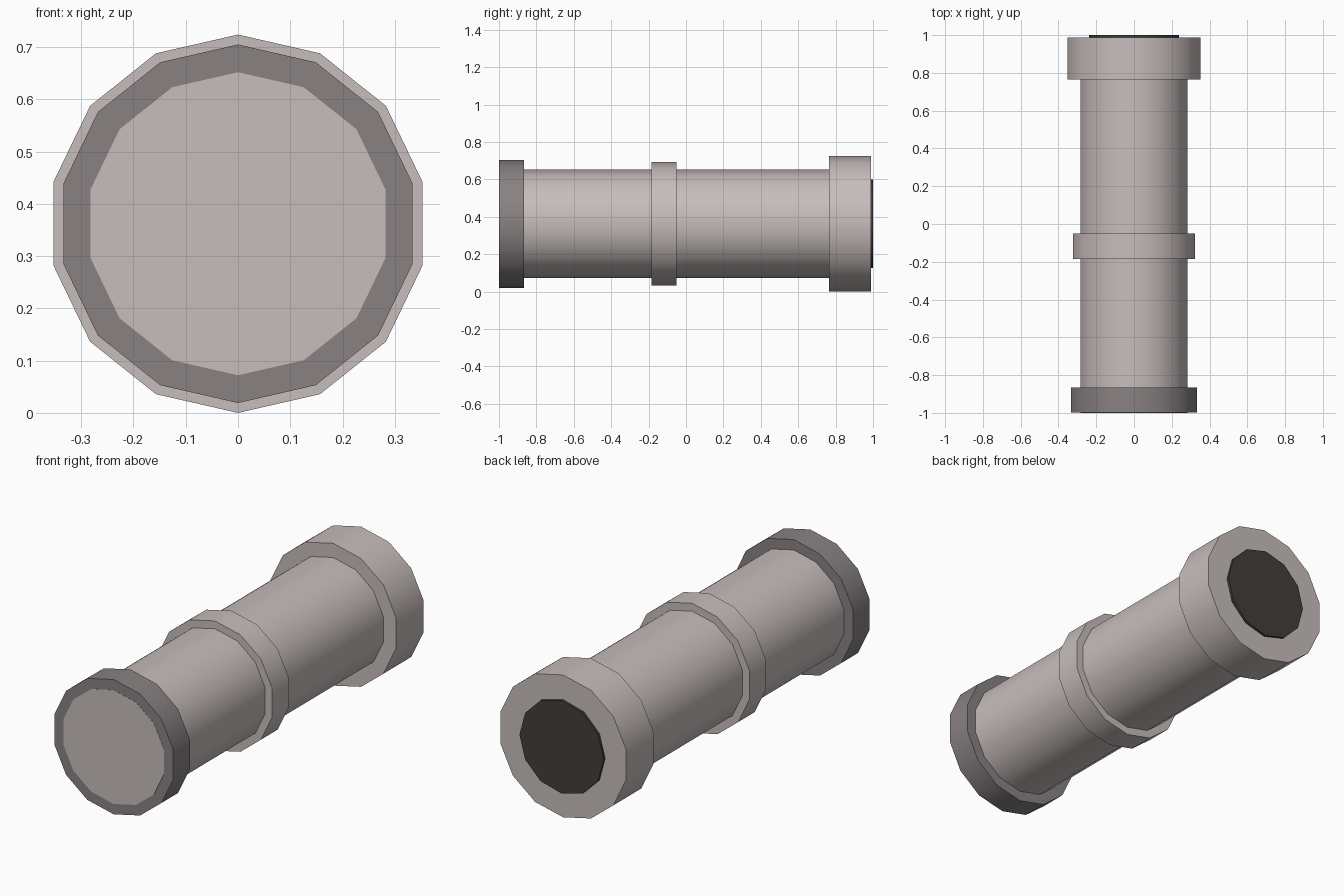
import bpy
import math

if "Cube" in bpy.data.objects:
    bpy.data.objects.remove(bpy.data.objects["Cube"])

CENTRE_Z = 0.362


def material(name, colour):
    mat = bpy.data.materials.new(name)
    mat.diffuse_color = (*colour, 1.0)
    mat.use_nodes = True
    mat.node_tree.nodes["Principled BSDF"].inputs["Base Color"].default_value = mat.diffuse_color
    return mat


pale = material("warm_grey", (0.57, 0.51, 0.50))
dark = material("dark_grey", (0.25, 0.222, 0.225))
black = material("near_black", (0.055, 0.047, 0.045))


def tube(name, radius, y0, y1, mat, sides=14):
    """Closed cylinder along y with a corner pointing straight up."""
    bpy.ops.mesh.primitive_cylinder_add(
        vertices=sides, radius=radius, depth=y1 - y0,
        location=(0, (y0 + y1) / 2, CENTRE_Z),
        rotation=(math.pi / 2, 0, 0))
    obj = bpy.context.object
    obj.name = name
    bpy.ops.object.transform_apply(location=False, rotation=True, scale=False)
    obj.data.materials.append(mat)
    bpy.ops.object.shade_smooth_by_angle(angle=math.radians(35))
    return obj


# Long barrel, its end sitting just proud of the front collar
tube("barrel", 0.29, -1.0, 0.97, pale)
# Collars around the barrel
tube("front_collar", 0.343, -0.999, -0.865, dark)
tube("middle_band", 0.33, -0.185, -0.05, pale)
tube("rear_cap", 0.362, 0.765, 0.988, pale)
# Dark disc on the rear cap
tube("rear_disc", 0.237, 0.98, 1.0, black, sides=12)
